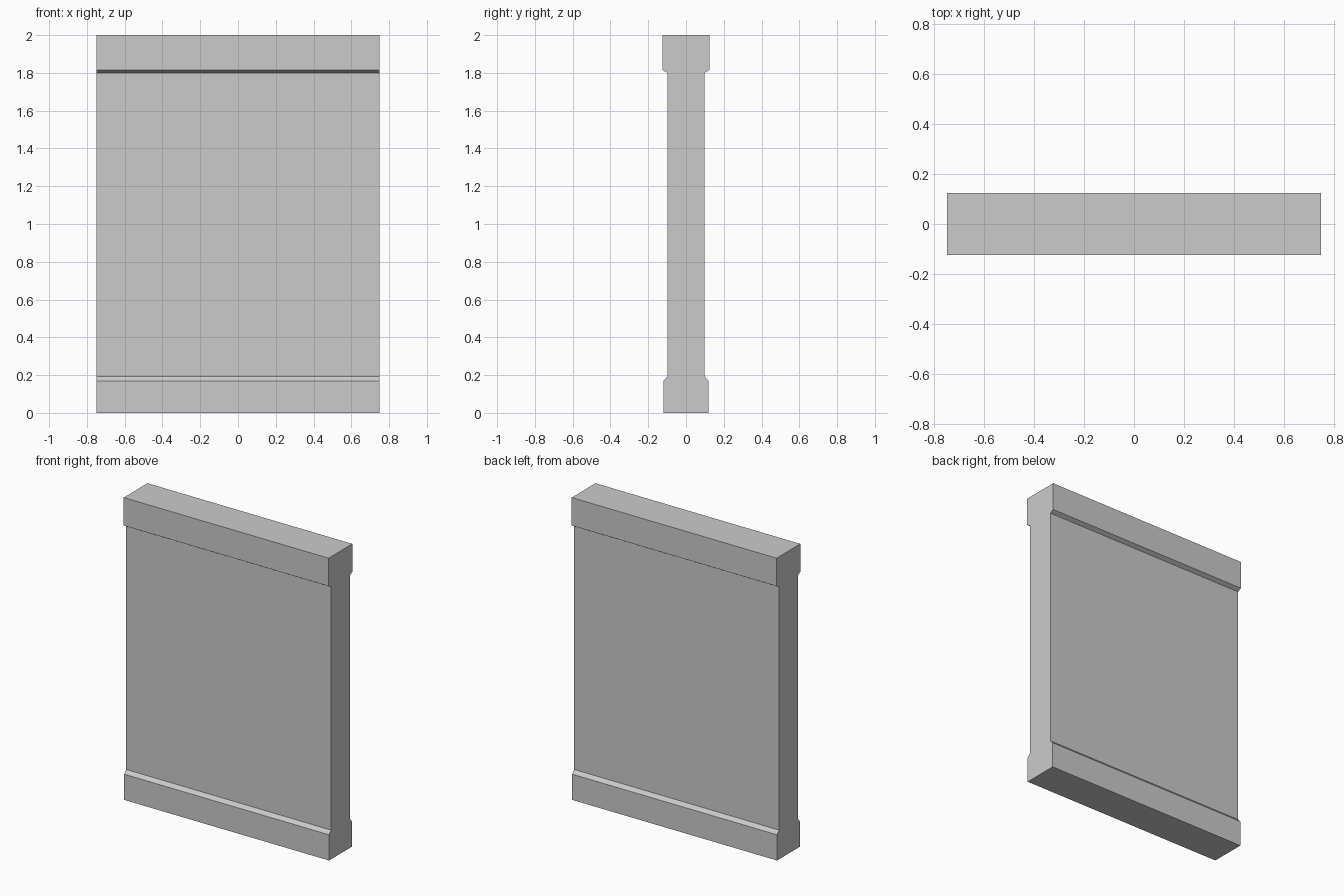
import bpy, bmesh

if "Cube" in bpy.data.objects:
    bpy.data.objects.remove(bpy.data.objects["Cube"])

HALF_LENGTH = 0.749

# Half cross-section (y, z): plinth, chamfer, wall panel, chamfer, coping
half = [(0.119, 0.0), (0.119, 0.17), (0.098, 0.193),
        (0.098, 1.80), (0.124, 1.815), (0.124, 2.0)]
profile = half + [(-y, z) for y, z in reversed(half)]

# Wall section: mirrored profile extruded along x
bm = bmesh.new()
face = bm.faces.new([bm.verts.new((-HALF_LENGTH, y, z)) for y, z in profile])
ext = bmesh.ops.extrude_face_region(bm, geom=[face], use_keep_orig=True)
moved = [g for g in ext["geom"] if isinstance(g, bmesh.types.BMVert)]
bmesh.ops.translate(bm, verts=moved, vec=(2 * HALF_LENGTH, 0, 0))
bmesh.ops.recalc_face_normals(bm, faces=bm.faces)

mesh = bpy.data.meshes.new("wall_section")
bm.to_mesh(mesh)
bm.free()
bpy.context.collection.objects.link(bpy.data.objects.new("wall_section", mesh))
